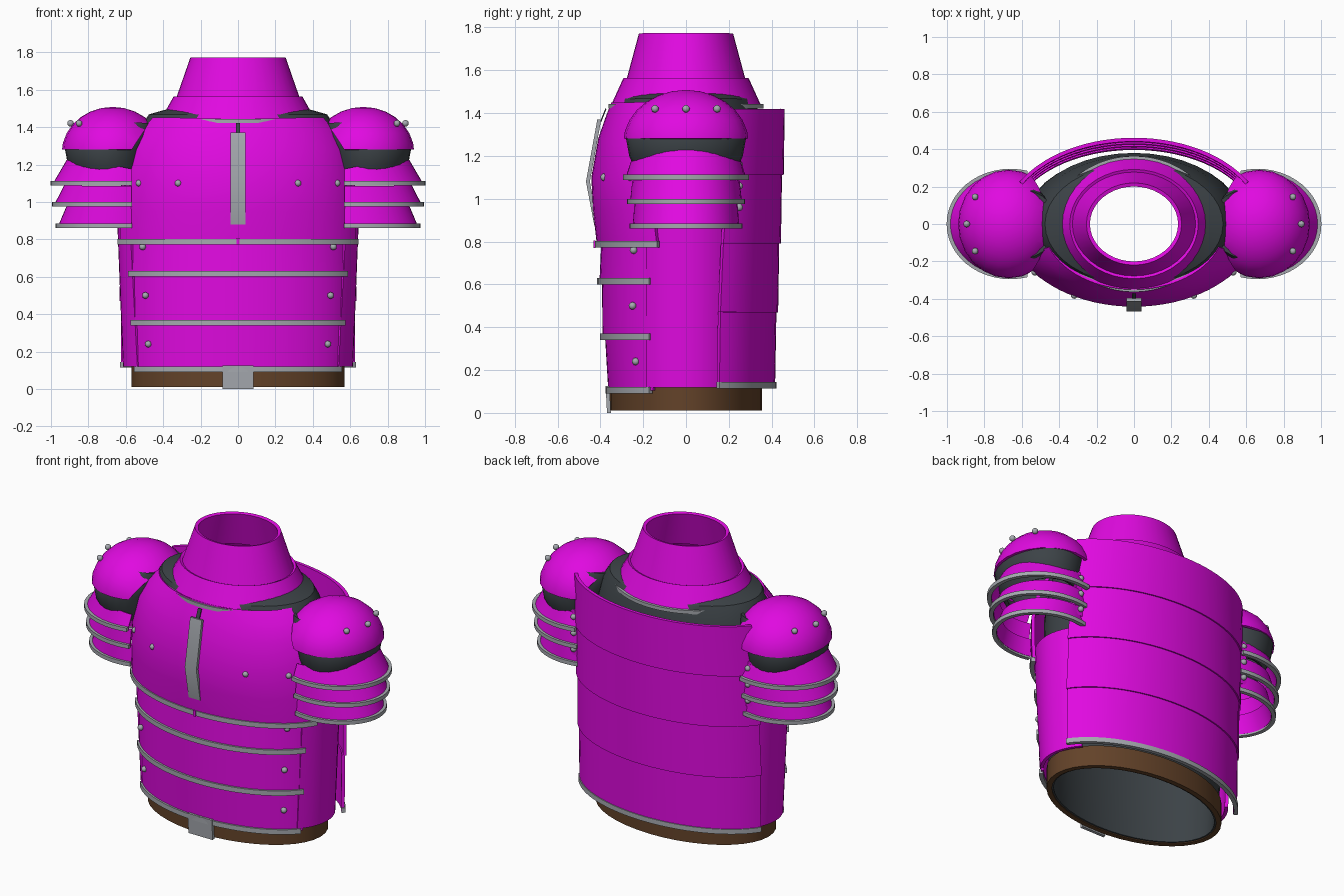
import bpy, bmesh, math
from mathutils import Vector

if "Cube" in bpy.data.objects:
    bpy.data.objects.remove(bpy.data.objects["Cube"], do_unlink=True)


def material(name, rgb):
    m = bpy.data.materials.new(name)
    m.use_nodes = True
    m.diffuse_color = (*rgb, 1)
    bsdf = next(n for n in m.node_tree.nodes if n.type == 'BSDF_PRINCIPLED')
    bsdf.inputs["Base Color"].default_value = (*rgb, 1)
    return m


MAGENTA = material("magenta_plate", (0.75, 0.003, 0.75))
STEEL = material("light_steel", (0.38, 0.4, 0.43))
CLOTH = material("dark_cloth", (0.045, 0.055, 0.062))
LEATHER = material("brown_leather", (0.125, 0.055, 0.022))


def finish(name, bm, mat, thick=0, mirror=False):
    """Turn a bmesh into an object, thicken and mirror it, then shade it."""
    bmesh.ops.recalc_face_normals(bm, faces=bm.faces)
    mesh = bpy.data.meshes.new(name)
    bm.to_mesh(mesh)
    bm.free()
    mesh.materials.append(mat)
    ob = bpy.data.objects.new(name, mesh)
    bpy.context.collection.objects.link(ob)
    bpy.ops.object.select_all(action='DESELECT')
    ob.select_set(True)
    bpy.context.view_layer.objects.active = ob
    if thick:
        mod = ob.modifiers.new("thickness", 'SOLIDIFY')
        mod.thickness, mod.offset = thick, 0
        bpy.ops.object.modifier_apply(modifier=mod.name)
    if mirror:
        mod = ob.modifiers.new("mirror", 'MIRROR')
        mod.use_mirror_merge = False
        bpy.ops.object.modifier_apply(modifier=mod.name)
    bpy.ops.object.shade_smooth_by_angle(angle=math.radians(35))
    return ob


FACING = {'front': lambda u, v: (u, -v), 'back': lambda u, v: (-u, v),
          'left': lambda u, v: (v, u)}


def bridge(bm, rings, closed):
    for a, b in zip(rings, rings[1:]):
        n = len(a)
        for i in range(n if closed else n - 1):
            j = (i + 1) % n
            bm.faces.new((a[i], a[j], b[j], b[i]))


def shell(name, levels, facing, mat, thick=0.02, cx=0, mirror=False, n=28, tilt=0):
    """Open curved plate; levels are (z, half width, depth, depth at which it ends)."""
    bm, rings = bmesh.new(), []
    for k, (z, w, d, cut) in enumerate(levels):
        t0 = math.asin(cut / d)
        ring = []
        for i in range(n + 1):
            t = t0 + (math.pi - 2 * t0) * i / n
            u, v = w * math.cos(t), d * math.sin(t)
            x, y = FACING[facing](u, v)
            drop = tilt * (v - d) if k == 0 else 0
            ring.append(bm.verts.new((x + cx, y, z + drop)))
        rings.append(ring)
    bridge(bm, rings, False)
    return finish(name, bm, mat, thick, mirror)


def trim(name, z, w, d, cut, facing, height=0.03, **kw):
    """Narrow raised edge strip following a plate."""
    lv = [(z + s * height / 2, w + 0.008, d + 0.008, cut) for s in (-1, 1)]
    return shell(name, lv, facing, STEEL, 0.024, **kw)


def tube(name, levels, mat, thick=0.02, mirror=False, n=40):
    """Full elliptical rings; levels are (z, x centre, x radius, y radius)."""
    bm, rings = bmesh.new(), []
    for z, cx, rx, ry in levels:
        rings.append([bm.verts.new((cx + rx * math.cos(2 * math.pi * i / n),
                                    ry * math.sin(2 * math.pi * i / n), z))
                      for i in range(n)])
    bridge(bm, rings, True)
    return finish(name, bm, mat, thick, mirror)


def strip(name, path, x, half, mat, thick, mirror=False):
    """Flat strap along a (y, z) path."""
    bm = bmesh.new()
    rings = [[bm.verts.new((x + s * half, y, z)) for s in (-1, 1)] for y, z in path]
    bridge(bm, rings, False)
    return finish(name, bm, mat, thick, mirror)


def rivets(name, points):
    bm = bmesh.new()
    for p in points:
        new = bmesh.ops.create_icosphere(bm, subdivisions=2, radius=0.018)
        bmesh.ops.translate(bm, verts=new["verts"], vec=p)
    return finish(name, bm, STEEL, mirror=True)


# Cloth lining and belt
tube("torso_lining", [(0.015, 0, 0.54, 0.325), (0.8, 0, 0.58, 0.365), (1.1, 0, 0.57, 0.37),
                      (1.28, 0, 0.54, 0.355), (1.4, 0, 0.51, 0.33), (1.46, 0, 0.47, 0.31),
                      (1.485, 0, 0.38, 0.28)], CLOTH)
tube("belt", [(0.01, 0, 0.555, 0.34), (0.14, 0, 0.555, 0.34)], LEATHER, 0.03)
strip("belt_buckle", [(-0.36, 0), (-0.366, 0.125)], 0, 0.083, STEEL, 0.018)

# Chest plate with its ridge and neckline
shell("chest_plate", [(0.775, 0.66, 0.405, 0.13), (0.95, 0.66, 0.425, 0.15),
                      (1.1, 0.65, 0.432, 0.18), (1.28, 0.61, 0.4, 0.17),
                      (1.38, 0.55, 0.365, 0.14), (1.445, 0.48, 0.34, 0.12)],
      'front', MAGENTA)
trim("chest_trim", 0.788, 0.66, 0.405, 0.13, 'front')
strip("chest_trim_gap", [(-0.427, 0.77), (-0.427, 0.806)], 0, 0.008, MAGENTA, 0.008)
strip("chest_ridge", [(-0.405, 1.37), (-0.458, 1.08), (-0.42, 0.88)], 0, 0.04, STEEL, 0.018)
strip("ridge_slot", [(-0.374, 1.42), (-0.398, 1.36)], 0, 0.012, CLOTH, 0.006)

# Overlapping belly bands, each with a lower edge trim
bands = [(0.105, 0.605, 0.355), (0.355, 0.615, 0.382), (0.615, 0.627, 0.396), (0.79, 0.63, 0.4)]
for i, (low, high) in enumerate(zip(bands, bands[1:])):
    z, w, d = low
    shell(f"belly_band_{i + 1}", [(z, w, d, 0.15), (high[0], high[1] - 0.012, high[2] - 0.012, 0.15)],
          'front', MAGENTA, 0.016)
    trim(f"belly_trim_{i + 1}", z, w, d, 0.165, 'front')

# Side plates under the arms
shell("side_plate", [(0.12, 0.37, 0.605, 0.53), (0.88, 0.41, 0.635, 0.57)],
      'left', MAGENTA, mirror=True, n=10)

# Back plate in four stepped bands
steps = [0.12, 0.47, 0.79, 1.11, 1.42]
for i, (lo, hi) in enumerate(zip(steps, steps[1:])):
    lv = []
    for z, step in ((lo, 0.004), (hi, -0.004)):
        f = (z - steps[0]) / (steps[-1] - steps[0])
        lv.append((z, 0.66 + 0.035 * f + step, 0.402 + 0.053 * f + step, 0.15 + 0.07 * f * f))
    shell(f"back_band_{i + 1}", lv, 'back', MAGENTA)
trim("back_trim", 0.13, 0.66, 0.402, 0.15, 'back')

# Collar
tube("collar_base", [(1.435, 0, 0.405, 0.34), (1.56, 0, 0.335, 0.283)], MAGENTA)
tube("collar_neck", [(1.555, 0, 0.32, 0.268), (1.77, 0, 0.245, 0.21)], MAGENTA)
for side in ('front', 'back'):
    trim(f"collar_trim_{side}", 1.432, 0.41, 0.343, 0.19, side, height=0.022)

# Shoulder domes, cut level below and slanted towards the neck
CENTRE, RADII = Vector((0.67, 0, 1.26)), Vector((0.265, 0.285, 0.24))
bm = bmesh.new()
bmesh.ops.create_uvsphere(bm, u_segments=24, v_segments=14, radius=1)
bmesh.ops.scale(bm, verts=bm.verts, vec=RADII)
bmesh.ops.translate(bm, verts=bm.verts, vec=CENTRE)
for co, no in (((0, 0, 1.28), (0, 0, -1)), ((0.57, 0, 1.28), (-0.83, 0, -0.55))):
    bmesh.ops.bisect_plane(bm, geom=bm.verts[:] + bm.edges[:] + bm.faces[:],
                           plane_co=co, plane_no=no, clear_outer=True)
finish("shoulder_dome", bm, MAGENTA, 0.016, mirror=True)

# Sleeves and the three flared arm plates
tube("sleeve", [(1.42, 0.62, 0.2, 0.18), (1.35, 0.67, 0.22, 0.25), (1.28, 0.7, 0.215, 0.27),
                (1.2, 0.7, 0.2, 0.255), (1.12, 0.69, 0.17, 0.22)], CLOTH, mirror=True, n=28)
plates = [(1.24, 0.245, 0.24, 1.1, 0.275, 0.322, 0.2),
          (1.085, 0.245, 0.265, 0.987, 0.255, 0.315, 0),
          (0.978, 0.235, 0.25, 0.872, 0.243, 0.295, 0)]
for i, (zt, wt, dt, zb, wb, db, tilt) in enumerate(plates):
    shell(f"arm_plate_{i + 1}", [(zt, wt, dt, -0.09), (zb, wb, db, -0.09)], 'left',
          MAGENTA, 0.012, cx=0.66, mirror=True, tilt=tilt)
    trim(f"arm_trim_{i + 1}", zb, wb, db, -0.09, 'left', height=0.024, cx=0.66, mirror=True)

# Riveted straps behind the arms
strip("arm_strap", [(0.235, 1.2), (0.235, 0.92)], 0.6, 0.025, MAGENTA, 0.012, mirror=True)
rivets("strap_rivets", [(0.6, 0.248, z) for z in (0.96, 1.06, 1.16)])

# Rivets on chest, belly and shoulders
rivets("chest_rivets", [(0.32, -0.382, 1.1), (0.53, -0.258, 1.1)])
rivets("belly_rivets", [(0.51, -0.245, 0.76), (0.495, -0.25, 0.5), (0.48, -0.235, 0.24)])
rivets("shoulder_rivets", [(0.85, -0.145, 1.42), (0.895, 0, 1.42), (0.85, 0.145, 1.42)])
